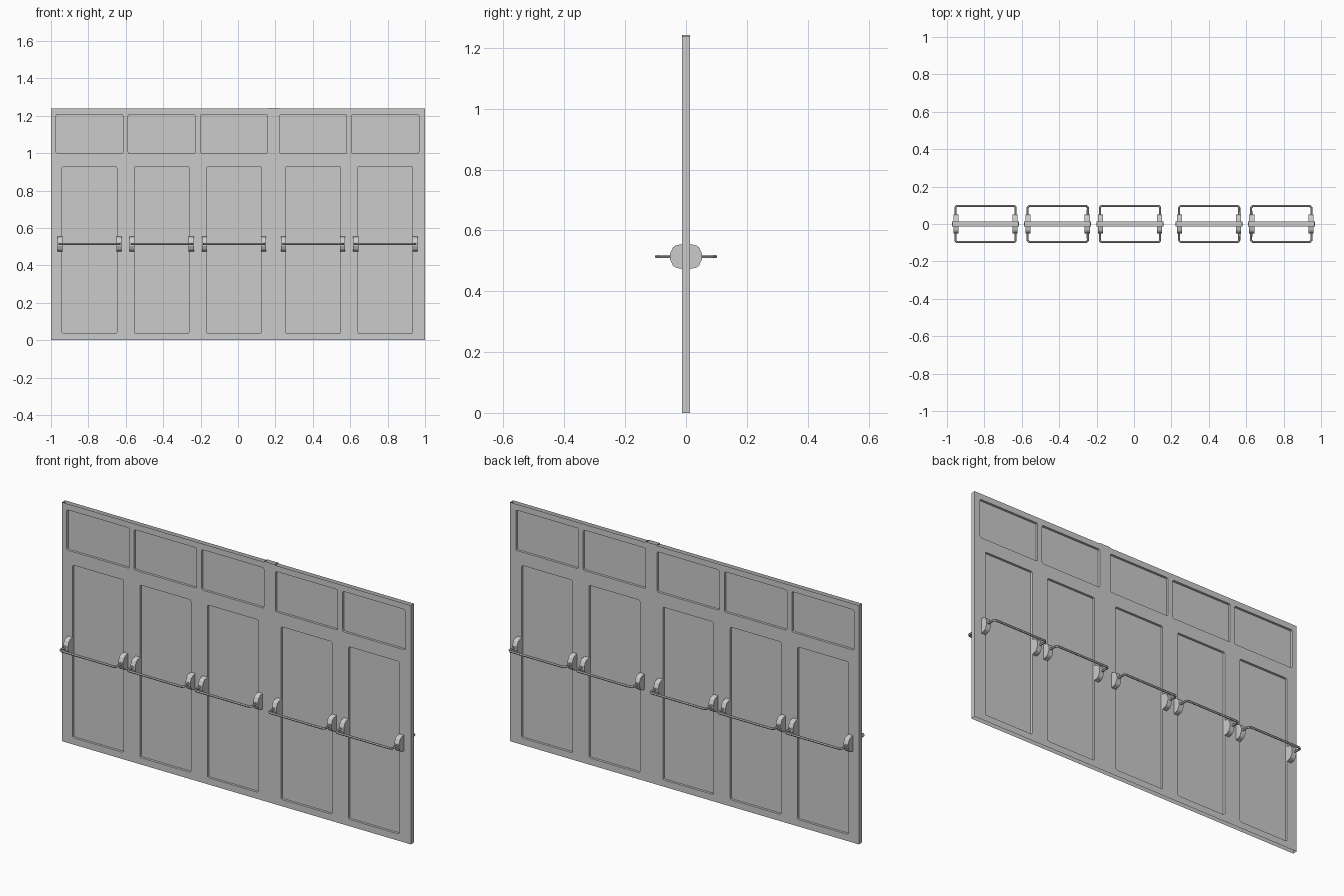
import bpy, bmesh, math
from mathutils import Matrix

if "Cube" in bpy.data.objects:
    bpy.data.objects.remove(bpy.data.objects["Cube"])

HALF = 0.0125          # half thickness of the doors
TOP = 1.238
DOORS = [-0.794, -0.408, -0.0215, 0.4015, 0.7875]
OPENINGS = [("window", 0.179, 0.998, 1.207), ("lower_panel", 0.146, 0.035, 0.929)]


def rounded_rect(cx, w, z0, z1, r=0.008):
    pts = []
    for x, z, a in ((cx + w - r, z1 - r, 0), (cx - w + r, z1 - r, 90),
                    (cx - w + r, z0 + r, 180), (cx + w - r, z0 + r, 270)):
        for k in (0, 45, 90):
            t = math.radians(a + k)
            pts.append((x + r * math.cos(t), z + r * math.sin(t)))
    return pts


def add_object(name, bm):
    mesh = bpy.data.meshes.new(name)
    bm.to_mesh(mesh)
    bm.free()
    ob = bpy.data.objects.new(name, mesh)
    bpy.context.collection.objects.link(ob)
    return ob


def curve_bmesh(splines, dims, **settings):
    """Turn closed 2D outlines or an open 3D path into a bmesh."""
    cu = bpy.data.curves.new("path", 'CURVE')
    cu.dimensions = dims
    for key, val in settings.items():
        setattr(cu, key, val)
    for pts in splines:
        s = cu.splines.new('POLY')
        s.points.add(len(pts) - 1)
        for p, co in zip(s.points, pts):
            p.co = (*co, 0, 1) if len(co) == 2 else (*co, 1)
        s.use_cyclic_u = dims == '2D'
        s.use_smooth = False
    ob = bpy.data.objects.new("path", cu)
    bpy.context.collection.objects.link(ob)
    bpy.context.view_layer.update()
    mesh = bpy.data.meshes.new_from_object(
        ob.evaluated_get(bpy.context.evaluated_depsgraph_get()))
    bpy.data.objects.remove(ob)
    bm = bmesh.new()
    bm.from_mesh(mesh)
    bmesh.ops.remove_doubles(bm, verts=bm.verts, dist=1e-5)
    return bm


# Door wall: hollow skin with openings, left open at top and bottom
outline = [(-1, 0), (1, 0), (1, TOP), (0.222, TOP), (0.222, TOP + 0.004),
           (0.158, TOP + 0.004), (0.158, TOP), (-1, TOP)]
holes = [rounded_rect(cx, w, z0, z1) for cx in DOORS for _, w, z0, z1 in OPENINGS]
bm = curve_bmesh([outline] + holes, '2D', fill_mode='BOTH', extrude=HALF)
bmesh.ops.transform(bm, matrix=Matrix.Rotation(math.pi / 2, 4, 'X'), verts=bm.verts)
bm.normal_update()
open_faces = [f for f in bm.faces if abs(f.normal.z) > 0.9
              and (f.calc_center_median().z > TOP - 0.01 or f.calc_center_median().z < 0.01)]
bmesh.ops.delete(bm, geom=open_faces, context='FACES')
add_object("door_wall", bm)

# Recessed sheets in the middle of each opening
for i, cx in enumerate(DOORS, 1):
    for name, w, z0, z1 in OPENINGS:
        bm = bmesh.new()
        bm.faces.new([bm.verts.new((x, 0, z)) for x, z in rounded_rect(cx, w, z0, z1)])
        add_object(f"{name}_{i}", bm)

# Push bars: two brackets and a bent rail on each side of every door
ZC = 0.514
BRACKET = [(HALF, 0.041), (0.035, 0.036), (0.043, 0.030), (0.052, 0.010),
           (0.052, -0.010), (0.043, -0.030), (0.035, -0.036), (HALF, -0.041)]


def bracket(cx, side):
    bm = bmesh.new()
    face = bm.faces.new([bm.verts.new((cx - 0.0135, side * y, ZC + z)) for y, z in BRACKET])
    ext = bmesh.ops.extrude_face_region(bm, geom=[face])
    bmesh.ops.translate(bm, vec=(0.027, 0, 0),
                        verts=[v for v in ext["geom"] if isinstance(v, bmesh.types.BMVert)])
    bmesh.ops.recalc_face_normals(bm, faces=bm.faces)
    return bm


for i, cx in enumerate(DOORS, 1):
    for side, label in ((-1, "front"), (1, "back")):
        for s, lr in ((-1, "left"), (1, "right")):
            add_object(f"bracket_{label}_{lr}_{i}", bracket(cx + s * 0.158, side))
        path = [(-0.161, 0.045), (-0.161, 0.088), (-0.152, 0.097),
                (0.152, 0.097), (0.161, 0.088), (0.161, 0.045)]
        bm = curve_bmesh([[(cx + x, side * y, ZC) for x, y in path]], '3D',
                         bevel_depth=0.006, bevel_resolution=1, use_fill_caps=True)
        add_object(f"push_bar_{label}_{i}", bm)
